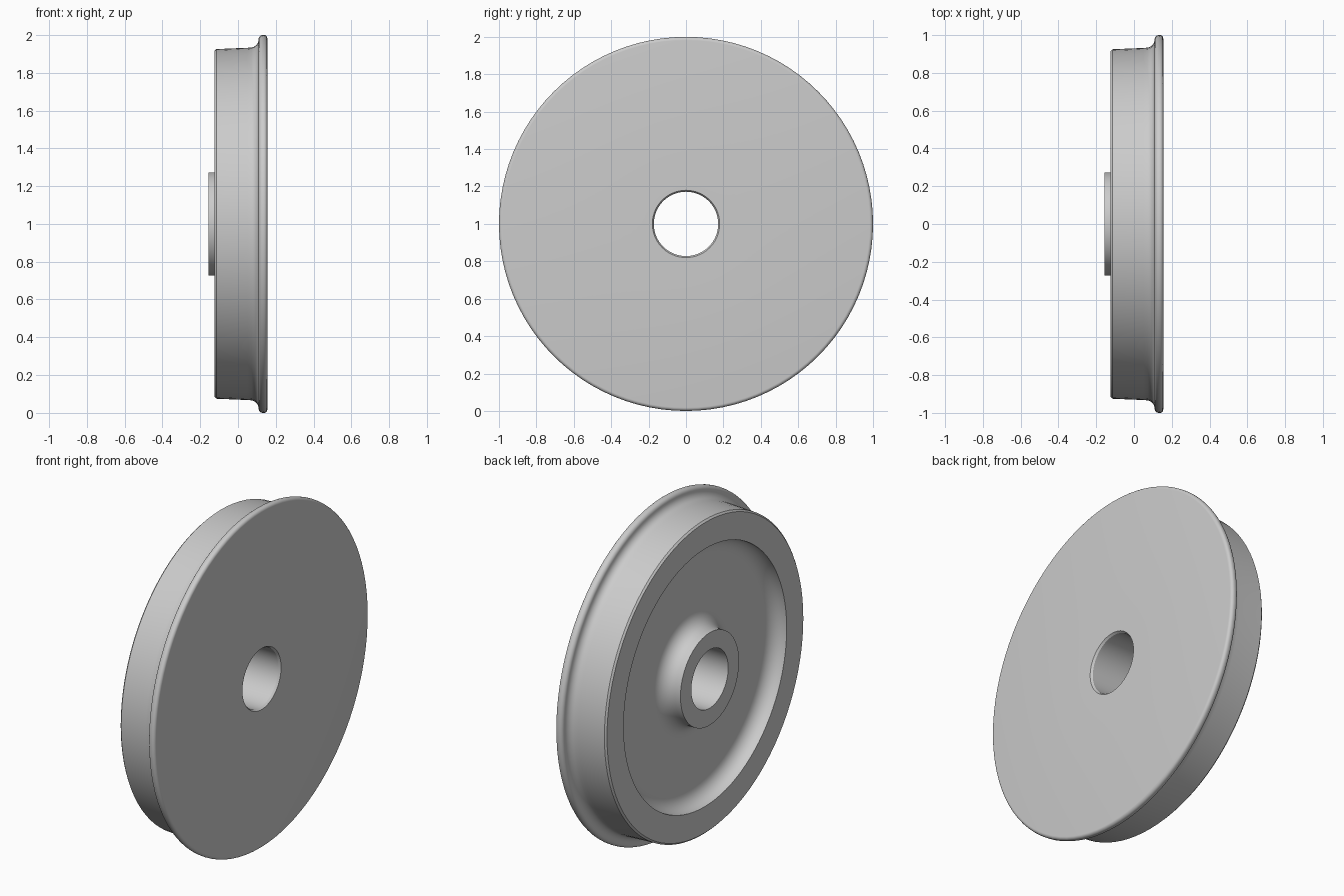
import bpy, bmesh
from math import sin, cos, pi, radians
from mathutils import Vector

cube = bpy.data.objects.get("Cube")
if cube:
    bpy.data.objects.remove(cube, do_unlink=True)

STEEL = (0.6, 0.6, 0.6, 1)
SEGMENTS = 96
steel = bpy.data.materials.new("grey steel")
steel.use_nodes = True
steel.diffuse_color = STEEL
steel.node_tree.nodes["Principled BSDF"].inputs["Base Color"].default_value = STEEL


def arc(cx, cr, radius, start, end, steps=6):
    """Points (axial position, radius) of a rounded corner, angles in degrees."""
    angles = [radians(start + (end - start) * i / steps) for i in range(steps + 1)]
    return [(cx + radius * cos(a), cr + radius * sin(a)) for a in angles]


HUB, RIM, WEB, BACK = -0.155, -0.125, -0.035, 0.155
FILLET = 0.085

profile = [(HUB, 0.172), (HUB, 0.273)]                                   # hub face
profile += arc(WEB - FILLET, 0.273 + FILLET, FILLET, -90, 0)             # hub to web
profile += arc(WEB - FILLET, 0.76 - FILLET, FILLET, 0, 90)               # web to rim
profile += [(RIM, 0.76), (RIM, 0.915), (RIM + 0.01, 0.925)]              # rim face
profile += [(0.05, 0.932)]                                               # tapered tread
profile += arc(0.065, 0.977, 0.044, -80, 0)                              # flange root
profile += arc(0.132, 0.977, 0.023, 180, 90)                             # flange tip
profile += arc(0.137, 0.982, 0.018, 90, 0)                               # flange back edge
profile += [(BACK, 0.18), (BACK - 0.012, 0.172)]                         # bore chamfer

# Revolve the closed section around the axle line
bm = bmesh.new()
verts = [bm.verts.new((x, 0, r)) for x, r in profile]
edges = [bm.edges.new((a, b)) for a, b in zip(verts, verts[1:] + verts[:1])]
bmesh.ops.spin(bm, geom=verts + edges, cent=(0, 0, 0), axis=(1, 0, 0),
               angle=2 * pi, steps=SEGMENTS, use_merge=True)
bmesh.ops.remove_doubles(bm, verts=bm.verts, dist=0.0002)
bmesh.ops.recalc_face_normals(bm, faces=bm.faces)
bmesh.ops.translate(bm, verts=bm.verts, vec=Vector((0, 0, 1)))

mesh = bpy.data.meshes.new("flanged_wheel")
bm.to_mesh(mesh)
bm.free()
mesh.materials.append(steel)
wheel = bpy.data.objects.new("flanged_wheel", mesh)
bpy.context.collection.objects.link(wheel)

bpy.ops.object.select_all(action="DESELECT")
wheel.select_set(True)
bpy.context.view_layer.objects.active = wheel
bpy.ops.object.shade_smooth_by_angle(angle=radians(30))
